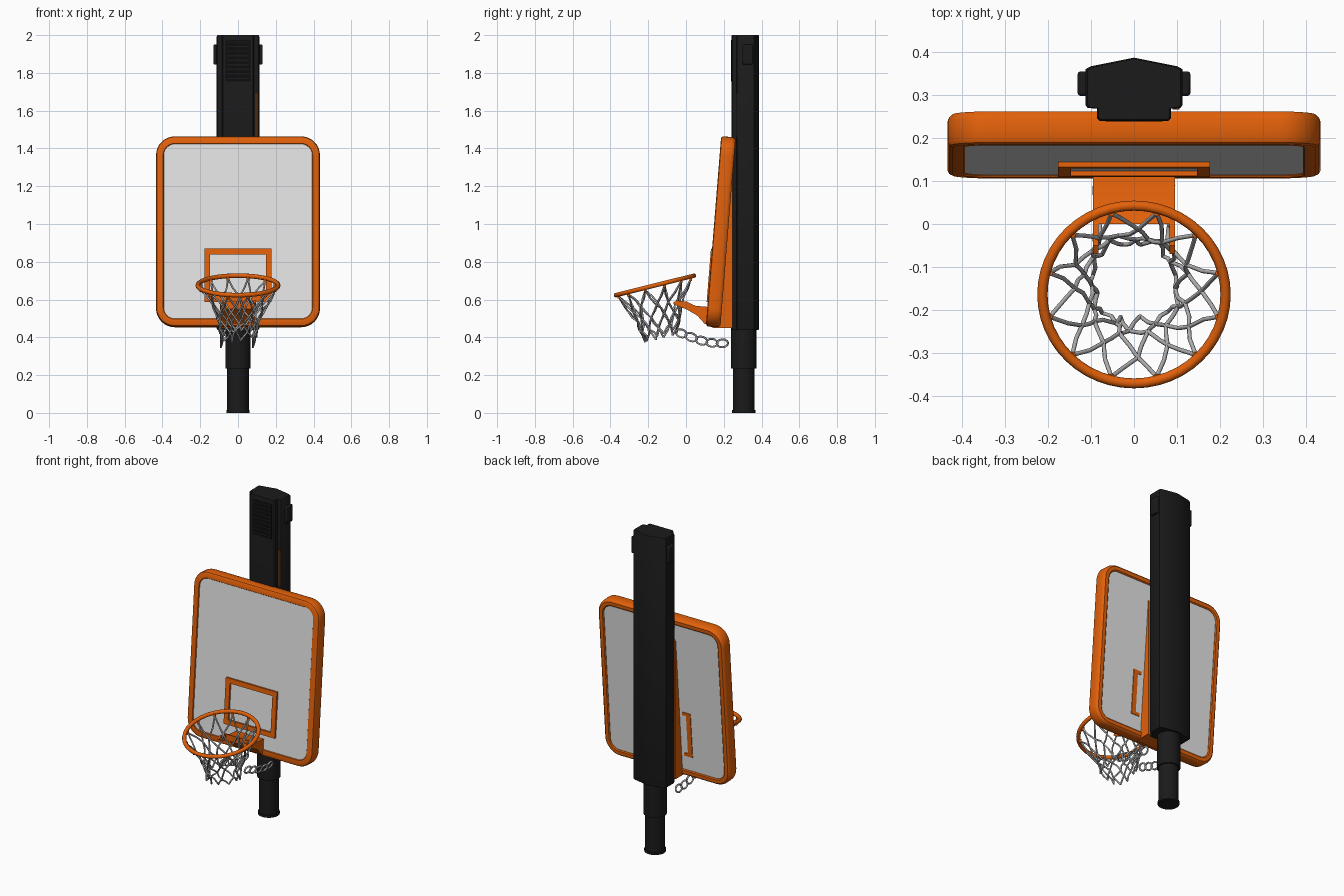
import bpy, bmesh, math, random
from mathutils import Matrix, Vector

random.seed(4)
cube = bpy.data.objects.get("Cube")
if cube:
    bpy.data.objects.remove(cube, do_unlink=True)


def material(name, *rgb):
    m = bpy.data.materials.new(name)
    m.use_nodes = True
    m.diffuse_color = (*rgb, 1)
    bsdf = next(n for n in m.node_tree.nodes if n.type == 'BSDF_PRINCIPLED')
    bsdf.inputs["Base Color"].default_value = (*rgb, 1)
    bsdf.inputs["Roughness"].default_value = 0.6
    return m


ORANGE = material("orange paint", 0.76, 0.118, 0.003)
BLACK = material("black plastic", 0.0105, 0.0105, 0.0105)
DARK = material("vent black", 0.004, 0.004, 0.004)
BROWN = material("dark brown marker", 0.07, 0.022, 0.004)
PANEL = material("pale grey panel", 0.77, 0.78, 0.77)
NET = material("grey net", 0.42, 0.42, 0.42)

# The board leans back slightly
TILT = Matrix.Translation((0, 0.105, 0.458)) @ Matrix.Rotation(math.radians(-4.6), 4, 'X')


def finish(name, bm, mat, matrix=None):
    bmesh.ops.recalc_face_normals(bm, faces=bm.faces)
    mesh = bpy.data.meshes.new(name)
    bm.to_mesh(mesh)
    bm.free()
    mesh.materials.append(mat)
    ob = bpy.data.objects.new(name, mesh)
    bpy.context.collection.objects.link(ob)
    if matrix:
        ob.matrix_world = matrix
    bpy.ops.object.select_all(action='DESELECT')
    ob.select_set(True)
    bpy.context.view_layer.objects.active = ob
    bpy.ops.object.shade_smooth_by_angle(angle=math.radians(35))
    return ob


def loft(name, rings, mat, closed=False, matrix=None):
    """Skin a list of equal-length point rings, capped unless closed."""
    bm = bmesh.new()
    loops = [[bm.verts.new(p) for p in ring] for ring in rings]
    n = len(loops[0])
    for a, b in zip(loops, loops[1:] + loops[:1] if closed else loops[1:]):
        for i in range(n):
            j = (i + 1) % n
            bm.faces.new((a[i], a[j], b[j], b[i]))
    if not closed:
        bm.faces.new(loops[0])
        bm.faces.new(loops[-1])
    return finish(name, bm, mat, matrix)


def box(name, lo, hi, mat, matrix=None, bevel=0.0):
    ob = loft(name, [[(x, y, z) for x, y in ((lo[0], lo[1]), (hi[0], lo[1]), (hi[0], hi[1]), (lo[0], hi[1]))]
                     for z in (lo[2], hi[2])], mat, matrix=matrix)
    if bevel:
        mod = ob.modifiers.new("bevel", 'BEVEL')
        mod.width, mod.segments = bevel, 2
    return ob


def side_prism(name, outline, x0, x1, mat):
    return loft(name, [[(x, y, z) for y, z in outline] for x in (x0, x1)], mat)


def wires(name, lines, radius, mat, cyclic=False):
    cu = bpy.data.curves.new(name, 'CURVE')
    cu.dimensions = '3D'
    cu.bevel_depth, cu.bevel_resolution = radius, 1
    for line in lines:
        sp = cu.splines.new('POLY')
        sp.points.add(len(line) - 1)
        for pt, co in zip(sp.points, line):
            pt.co = (*co, 1)
        sp.use_cyclic_u = cyclic
        sp.use_smooth = True
    cu.use_fill_caps = True
    cu.materials.append(mat)
    ob = bpy.data.objects.new(name, cu)
    bpy.context.collection.objects.link(ob)
    bpy.ops.object.select_all(action='DESELECT')
    ob.select_set(True)
    bpy.context.view_layer.objects.active = ob
    bpy.ops.object.convert(target='MESH')


def rounded_rect(inset, y, w=0.434, h=1.01, r=0.1, steps=8):
    r = r - inset
    pts = []
    for k, (cx, cz) in enumerate(((w - inset - r, h - inset - r), (-w + inset + r, h - inset - r),
                                  (-w + inset + r, inset + r), (w - inset - r, inset + r))):
        for s in range(steps + 1):
            a = math.pi / 2 * (k + s / steps)
            pts.append((cx + r * math.cos(a), y, cz + r * math.sin(a)))
    return pts


# Telescoping post
def post(name, radius, z0, z1):
    ring = [(radius * math.cos(i * math.pi / 16), 0.305 + radius * math.sin(i * math.pi / 16)) for i in range(32)]
    loft(name, [[(x, y, z) for x, y in ring] for z in (z0, z1)], BLACK)


post("post_foot", 0.062, 0, 0.014)
post("lower_post", 0.057, 0.014, 0.25)
post("middle_post", 0.067, 0.235, 0.46)

# Tall housing with a stepped front and a ridged back
half = [(0.08, 0.24), (0.086, 0.246), (0.086, 0.268), (0.108, 0.27), (0.113, 0.277), (0.113, 0.36), (0.1, 0.367)]
outline = half + [(0, 0.387)] + [(-x, y) for x, y in reversed(half)]
loft("housing", [[(x * s, 0.31 + (y - 0.31) * s, z) for x, y in outline]
                 for z, s in ((0.44, 0.97), (0.448, 1), (1.992, 1), (2.0, 0.96))], BLACK)
for side, s in (("left", 1), ("right", -1)):
    xs = sorted((s * 0.105, s * 0.131))
    box(side + "_latch", (xs[0], 0.298, 1.845), (xs[1], 0.355, 1.95), BLACK, bevel=0.006)
box("height_marker", (0.09, 0.2665, 1.46), (0.106, 0.272, 1.69), BROWN)

# Vent on the housing front
box("vent_plate", (-0.066, 0.2388, 1.755), (0.066, 0.242, 1.975), DARK)
for i in range(9):
    z = 1.768 + i * 0.024
    box("vent_slat", (-0.058, 0.238, z), (0.058, 0.2395, z + 0.006), BLACK)

# Backboard frame, full-depth panel and spine
section = ((0.041, 0.004), (0.038, 0), (0.012, 0), (0.004, 0.004), (0, 0.012), (0, 0.06), (0.004, 0.07),
           (0.012, 0.077), (0.034, 0.077), (0.04, 0.072))
loft("board_frame", [rounded_rect(i, y) for i, y in section], ORANGE, True, TILT)
loft("board_panel", [rounded_rect(0.03, y) for y in (0.006, 0.07)], PANEL, matrix=TILT)
side_prism("board_spine", [(0.14, 0.45), (0.245, 0.45), (0.245, 1.42), (0.215, 1.42)], -0.1, 0.1, ORANGE)

# Target rectangle, repeated on the back as uprights with short returns
for s in (1, -1):
    xs = sorted((s * 0.147, s * 0.177))
    box("target_upright", (xs[0], -0.006, 0.13), (xs[1], 0.074, 0.412), ORANGE, TILT)
    xs = sorted((s * 0.12, s * 0.15))
    for z in (0.13, 0.392):
        box("target_return", (xs[0], 0.066, z), (xs[1], 0.074, z + 0.02), ORANGE, TILT)
for z in (0.13, 0.382):
    box("target_bar", (-0.176, -0.006, z), (0.176, 0.01, z + 0.03), ORANGE, TILT)

# Rim bracket with two forward arms
side_prism("rim_bracket", [(0, 0.59), (0.05, 0.567), (0.13, 0.56), (0.13, 0.47), (0.1, 0.47), (0.06, 0.515),
                           (0, 0.55)], -0.095, 0.095, ORANGE)
for x in (-0.095, 0.083):
    side_prism("bracket_arm", [(0.01, 0.588), (-0.05, 0.595), (-0.07, 0.582), (-0.05, 0.568), (0.01, 0.545)],
               x, x + 0.012, ORANGE)

# Rim, rising toward the board
SLOPE = math.radians(14)
bpy.ops.mesh.primitive_torus_add(major_radius=0.213, minor_radius=0.012, major_segments=48, minor_segments=10,
                                 location=(0, -0.164, 0.675), rotation=(SLOPE, 0, 0))
rim = bpy.context.object
rim.name = "rim"
rim.data.materials.append(ORANGE)
bpy.ops.object.shade_smooth()

# Net as rows of knots joined by a diamond mesh, pressed in on the board side
ROWS = ((-0.165, 0.662, 0.203), (-0.157, 0.575, 0.148), (-0.147, 0.515, 0.12),
        (-0.138, 0.46, 0.106), (-0.135, 0.405, 0.096))
COUNT = 12
knots = []
for k, (cy, cz, r) in enumerate(ROWS):
    row = []
    for i in range(COUNT):
        a = math.tau * (i + 0.5 + 0.5 * (k % 2)) / COUNT
        p = Vector((r * math.cos(a), cy + r * math.sin(a) * math.cos(SLOPE), cz + r * math.sin(a) * math.sin(SLOPE)))
        if k:
            p += Vector([random.uniform(-0.012, 0.012) for _ in range(3)])
            p.y = min(p.y, -0.012 * k)
        row.append(p)
    knots.append(row)


def strand(a, b):
    mid = (a + b) / 2 + Vector([random.uniform(-0.006, 0.006) for _ in range(3)])
    return [a, mid, b]


strands = []
for k in range(len(ROWS) - 1):
    for i in range(COUNT):
        for j in ((i, i - 1) if k % 2 == 0 else (i, (i + 1) % COUNT)):
            strands.append(strand(knots[k][i], knots[k + 1][j]))
wires("net", strands, 0.005, NET)
wires("net_hooks", [[p + Vector((0, 0, 0.012)), p - Vector((0, 0, 0.01))] for p in knots[0]], 0.008, ORANGE)

# Loose linked cords trailing back to the post
path = [Vector(p) for p in ((-0.05, 0.43), (0, 0.412), (0.055, 0.39), (0.11, 0.375), (0.165, 0.367), (0.22, 0.37))]
links = []
for x in (-0.085, 0.085):
    for a, b in zip(path, path[1:]):
        c, d = (a + b) / 2, (b - a) * 0.55
        n = Vector((-d.y, d.x)).normalized() * 0.021
        loop = []
        for i in range(12):
            t = math.tau * i / 12
            q = c + d * math.cos(t) + n * math.sin(t)
            loop.append((x + 0.006 * math.sin(t), q.x, q.y))
        links.append(loop)
wires("trailing_cords", links, 0.0055, NET, cyclic=True)
